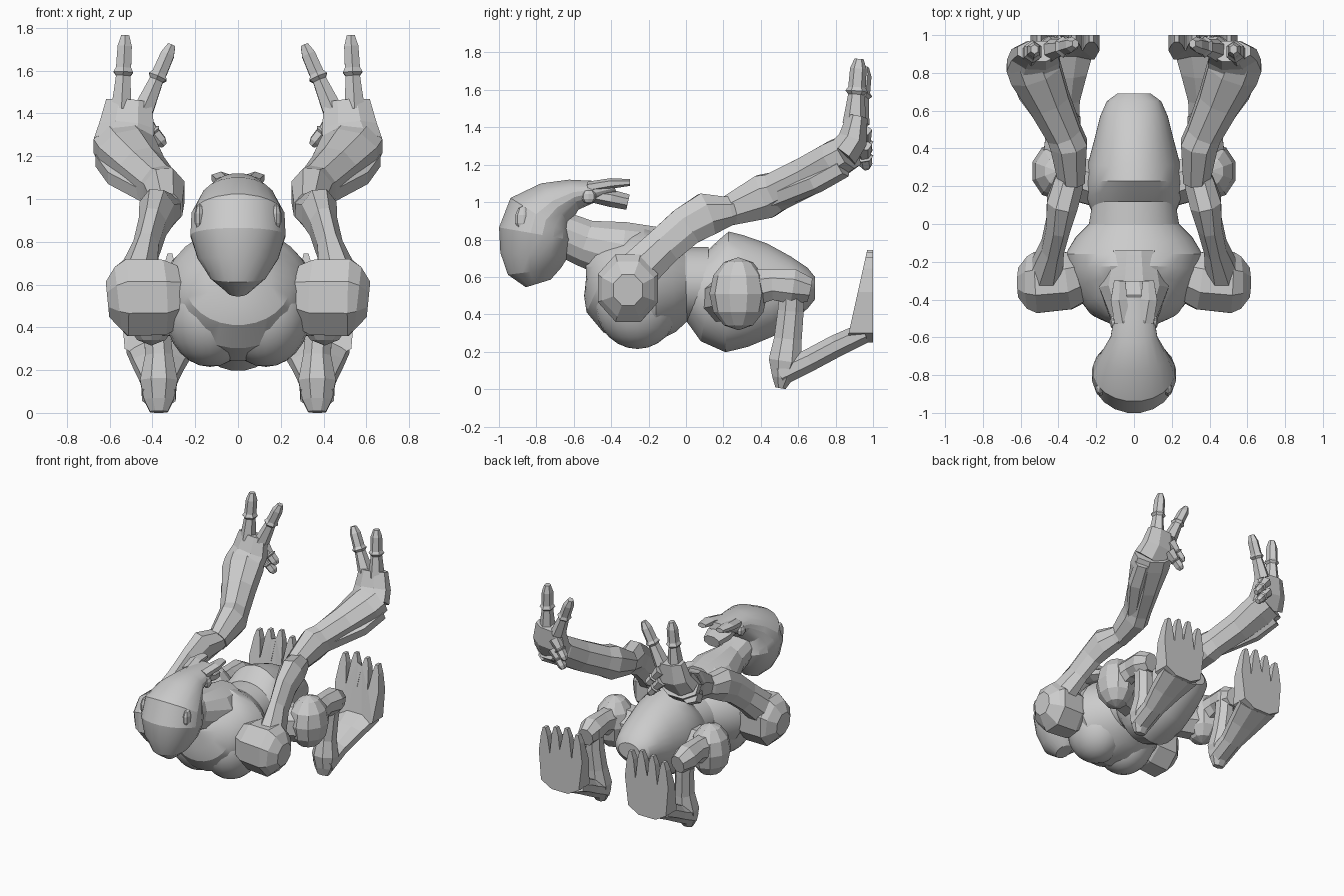
import bpy, bmesh, math
from mathutils import Vector

cube = bpy.data.objects.get("Cube")
if cube:
    bpy.data.objects.remove(cube, do_unlink=True)


def finish(name, bm, mirror, smooth):
    """Turn a bmesh into an object, mirrored across the middle if paired."""
    bmesh.ops.recalc_face_normals(bm, faces=bm.faces)
    mesh = bpy.data.meshes.new(name)
    bm.to_mesh(mesh)
    bm.free()
    ob = bpy.data.objects.new(name, mesh)
    bpy.context.collection.objects.link(ob)
    if mirror:
        ob.modifiers.new("Mirror", "MIRROR").use_mirror_merge = False
    if smooth:
        bpy.ops.object.select_all(action="DESELECT")
        ob.select_set(True)
        bpy.context.view_layer.objects.active = ob
        bpy.ops.object.shade_smooth_by_angle(angle=math.radians(smooth))


def loft(name, sections, sides=8, mirror=True, smooth=0):
    """Skin elliptical rings (x, y, z, half width, half depth) along a path."""
    bm = bmesh.new()
    centres = [Vector(s[:3]) for s in sections]
    rings = []
    for i, (x, y, z, wide, deep) in enumerate(sections):
        ahead = centres[min(i + 1, len(centres) - 1)]
        along = (ahead - centres[max(i - 1, 0)]).normalized()
        ref = Vector((0, 1, 0)) if abs(along.x) > 0.85 else Vector((1, 0, 0))
        across = (ref - along * ref.dot(along)).normalized()
        up = along.cross(across)
        ring = []
        for k in range(sides):
            a = math.tau * (k + 0.5) / sides
            ring.append(bm.verts.new(centres[i] + across * wide * math.cos(a)
                                     + up * deep * math.sin(a)))
        rings.append(ring)
    for low, high in zip(rings, rings[1:]):
        for k in range(sides):
            n = (k + 1) % sides
            bm.faces.new((low[k], low[n], high[n], high[k]))
    bm.faces.new(rings[0])
    bm.faces.new(rings[-1])
    finish(name, bm, mirror, smooth)


def ball(name, centre, radii, segments=12, smooth=0):
    bm = bmesh.new()
    bmesh.ops.create_uvsphere(bm, u_segments=segments, v_segments=segments * 2 // 3, radius=1)
    bmesh.ops.scale(bm, vec=radii, verts=bm.verts)
    bmesh.ops.translate(bm, vec=centre, verts=bm.verts)
    finish(name, bm, True, smooth)


def finger(name, start, end, radius):
    """Jointed digit with a raised knuckle and a blunt tip."""
    a, b = Vector(start), Vector(end)
    shape = [(0, 1.15), (0.45, 0.8), (0.5, 1.1), (0.56, 0.85), (0.85, 0.8), (1, 0.45)]
    loft(name, [(*a.lerp(b, t), radius * r, radius * r * 1.15) for t, r in shape], sides=6)


# Torso: broad chest, narrow waist, tapering rear
loft("chest", [(0, -.535, .64, .06, .06), (0, -.50, .64, .16, .15),
               (0, -.44, .61, .25, .22), (0, -.36, .575, .31, .285),
               (0, -.26, .555, .35, .315), (0, -.16, .55, .365, .30),
               (0, -.07, .555, .31, .25), (0, 0, .56, .24, .20),
               (0, .12, .56, .22, .20)], sides=28, mirror=False, smooth=25)
ball("chest_lobe", (.13, -.26, .47), (.21, .23, .255), segments=20, smooth=25)
loft("belly", [(0, .06, .55, .22, .20), (0, .13, .53, .25, .28),
               (0, .22, .52, .255, .325), (0, .32, .525, .245, .30),
               (0, .45, .53, .21, .25), (0, .57, .54, .18, .17),
               (0, .65, .54, .145, .11), (0, .69, .54, .09, .06)],
     sides=28, mirror=False, smooth=25)

# Neck and head, thrown back with the chin pointing to the rear
loft("neck", [(0, -.68, .84, .12, .12), (0, -.54, .78, .11, .13),
              (0, -.34, .73, .19, .17), (0, -.14, .73, .15, .14)],
     sides=12, mirror=False, smooth=20)
loft("head", [(0, -.79, .565, .05, .07), (0, -.81, .63, .13, .145),
              (0, -.81, .72, .19, .185), (0, -.80, .83, .225, .205),
              (0, -.775, .92, .22, .195), (0, -.70, .99, .18, .135),
              (0, -.60, 1.04, .125, .085), (0, -.48, 1.06, .105, .055),
              (0, -.38, 1.08, .085, .03)], sides=20, mirror=False, smooth=20)
loft("jaw_lobe", [(.06, -.52, 1.08, .05, .03), (.08, -.40, 1.10, .05, .028),
                  (.075, -.30, 1.105, .035, .018)], sides=6)
loft("lower_lip", [(0, -.52, 1.04, .08, .04), (0, -.40, 1.02, .10, .05),
                   (0, -.31, 1.0, .07, .045)], sides=8, mirror=False)
ball("eye", (.18, -.87, .91), (.025, .045, .07), segments=8)
ball("ear", (.105, -.52, 1.03), (.025, .04, .04), segments=8)

# Arms, reaching up and to the rear
loft("shoulder", [(.28, -.28, .55, .14, .15), (.35, -.30, .54, .165, .19),
                  (.52, -.31, .54, .175, .195), (.56, -.31, .535, .15, .16),
                  (.61, -.31, .53, .085, .09)])
loft("upper_arm", [(.47, -.27, .62, .10, .12), (.43, -.12, .765, .065, .11),
                   (.40, 0, .87, .07, .115), (.38, .11, .935, .09, .125),
                   (.345, .22, .95, .085, .085), (.33, .28, .97, .07, .075)])
loft("forearm", [(.33, .22, .95, .075, .085), (.345, .42, 1.03, .105, .13),
                 (.37, .48, 1.055, .10, .115), (.45, .65, 1.14, .12, .115),
                 (.52, .80, 1.23, .15, .11), (.55, .87, 1.27, .145, .10)])
loft("forearm_ridge", [(.39, .45, 1.01, .05, .06), (.55, .70, 1.11, .075, .06),
                       (.615, .84, 1.19, .065, .06)], sides=6)
loft("palm", [(.535, .83, 1.25, .15, .095), (.52, .89, 1.33, .14, .085),
              (.51, .915, 1.455, .115, .06)])
finger("outer_finger", (.545, .90, 1.42), (.527, .925, 1.765), .048)
finger("inner_finger", (.44, .92, 1.42), (.31, .955, 1.72), .046)
finger("upper_thumb", (.45, .945, 1.38), (.345, .965, 1.25), .038)
finger("lower_thumb", (.46, .945, 1.30), (.36, .965, 1.18), .038)

# Folded legs
ball("thigh", (.405, .28, .51), (.14, .155, .195), segments=10)
loft("hip", [(.18, .20, .48, .12, .13), (.40, .27, .50, .13, .15)])
loft("knee", [(.40, .34, .54, .09, .11), (.40, .46, .56, .075, .09),
              (.40, .57, .55, .09, .10), (.39, .66, .53, .06, .07)])
loft("shin", [(.39, .57, .57, .075, .07), (.38, .56, .42, .065, .075),
              (.37, .545, .27, .07, .08), (.37, .53, .15, .095, .095),
              (.37, .515, .06, .075, .06), (.37, .505, .005, .045, .03)])
loft("instep", [(.37, .50, .08, .085, .07), (.37, .66, .155, .09, .065),
                (.37, .80, .23, .13, .065), (.365, .95, .30, .17, .06)])

# Upright sole plate with four pointed toes
outline = [(.21, .30), (.30, .25), (.44, .25), (.53, .30)]
left, pitch = .18, .0925
for toe in reversed(range(4)):
    x = left + toe * pitch
    height = .75 - abs(toe - 1.2) * .025
    outline += [(x + pitch * .98, .52), (x + pitch * .80, height - .06),
                (x + pitch * .62, height), (x + pitch * .38, height),
                (x + pitch * .20, height - .06), (x + pitch * .02, .52)]
bm = bmesh.new()
back = [bm.verts.new((x, 1, z)) for x, z in outline]
front = [bm.verts.new((x, .87 + .1 * max(0, (z - .3) / .45), z)) for x, z in outline]
bm.faces.new(back)
bm.faces.new(front)
for i in range(len(outline)):
    j = (i + 1) % len(outline)
    bm.faces.new((back[i], back[j], front[j], front[i]))
bmesh.ops.triangulate(bm, faces=[f for f in bm.faces if len(f.verts) > 4])
finish("toed_foot", bm, True, 0)
